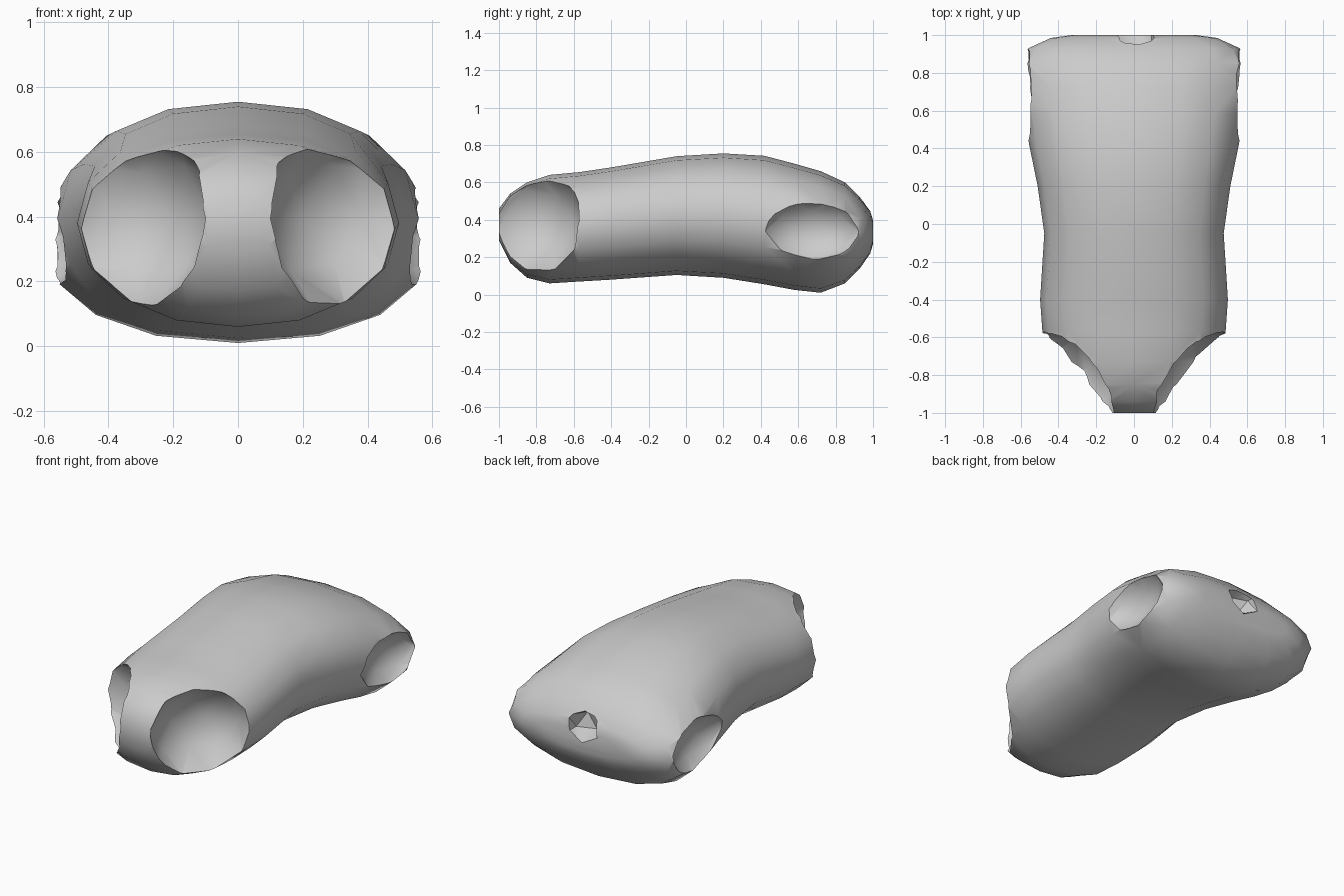
import bpy, bmesh, math
from mathutils import Vector

cube = bpy.data.objects.get("Cube")
if cube:
    bpy.data.objects.remove(cube, do_unlink=True)

grey = bpy.data.materials.new("plain grey")
grey.use_nodes = True
grey.diffuse_color = (0.6, 0.6, 0.6, 1)
grey.node_tree.nodes["Principled BSDF"].inputs["Base Color"].default_value = (0.6, 0.6, 0.6, 1)


def add_object(name, bm):
    bmesh.ops.recalc_face_normals(bm, faces=bm.faces)
    mesh = bpy.data.meshes.new(name)
    bm.to_mesh(mesh)
    bm.free()
    mesh.materials.append(grey)
    obj = bpy.data.objects.new(name, mesh)
    bpy.context.collection.objects.link(obj)
    return obj


# Torso cross-sections: y, bottom z, top z, half width
SECTIONS = [
    (-1.0, .29, .46, .13), (-.94, .17, .54, .28), (-.85, .09, .60, .38),
    (-.73, .06, .64, .45), (-.57, .07, .655, .485), (-.4, .08, .68, .497),
    (-.05, .105, .74, .475), (.2, .09, .755, .51), (.42, .055, .742, .555),
    (.58, .025, .70, .58), (.72, .01, .66, .60), (.85, .06, .60, .60),
    (.93, .14, .52, .56), (.985, .22, .45, .44), (1.0, .27, .40, .33),
]
SIDES = 16


def rounded(v, power=0.9):
    return math.copysign(abs(v) ** power, v)


def torso():
    bm = bmesh.new()
    rings = []
    for y, low, high, half in SECTIONS:
        mid, rise = (low + high) / 2, (high - low) / 2
        ring = []
        for i in range(SIDES):
            a = 2 * math.pi * i / SIDES
            ring.append(bm.verts.new((half * rounded(math.cos(a)), y,
                                      mid + rise * rounded(math.sin(a)))))
        rings.append(ring)
    for a, b in zip(rings, rings[1:]):
        for i in range(SIDES):
            j = (i + 1) % SIDES
            bm.faces.new((a[i], a[j], b[j], b[i]))
    bm.faces.new(rings[0])
    bm.faces.new(rings[-1])
    return add_object("torso", bm)


def socket_cutter(name, centre, radii, detail=2):
    bm = bmesh.new()
    bmesh.ops.create_icosphere(bm, subdivisions=detail, radius=1)
    for v in bm.verts:
        v.co = Vector([c + r * p for c, r, p in zip(centre, radii, v.co)])
    obj = add_object(name, bm)
    obj.hide_render = True
    return obj


body = torso()

# Ball sockets for the four limbs and the tail
cutters = [socket_cutter("tail_socket_cutter", (.01, 1.0, .42), (.115, .12, .1), 1)]
for side, s in (("left", 1), ("right", -1)):
    cutters.append(socket_cutter(side + "_front_socket_cutter",
                                 (s * .385, -.87, .395), (.32, .33, .31)))
    cutters.append(socket_cutter(side + "_rear_socket_cutter",
                                 (s * .66, .67, .34), (.21, .3, .19)))

bpy.context.view_layer.objects.active = body
body.select_set(True)
for cutter in cutters:
    mod = body.modifiers.new(cutter.name, "BOOLEAN")
    mod.operation = "DIFFERENCE"
    mod.solver = "EXACT"
    mod.object = cutter
    bpy.ops.object.modifier_apply(modifier=mod.name)
for cutter in cutters:
    bpy.data.objects.remove(cutter, do_unlink=True)

# Smooth skin with crisp socket rims
bpy.ops.object.shade_smooth_by_angle(angle=math.radians(40))
